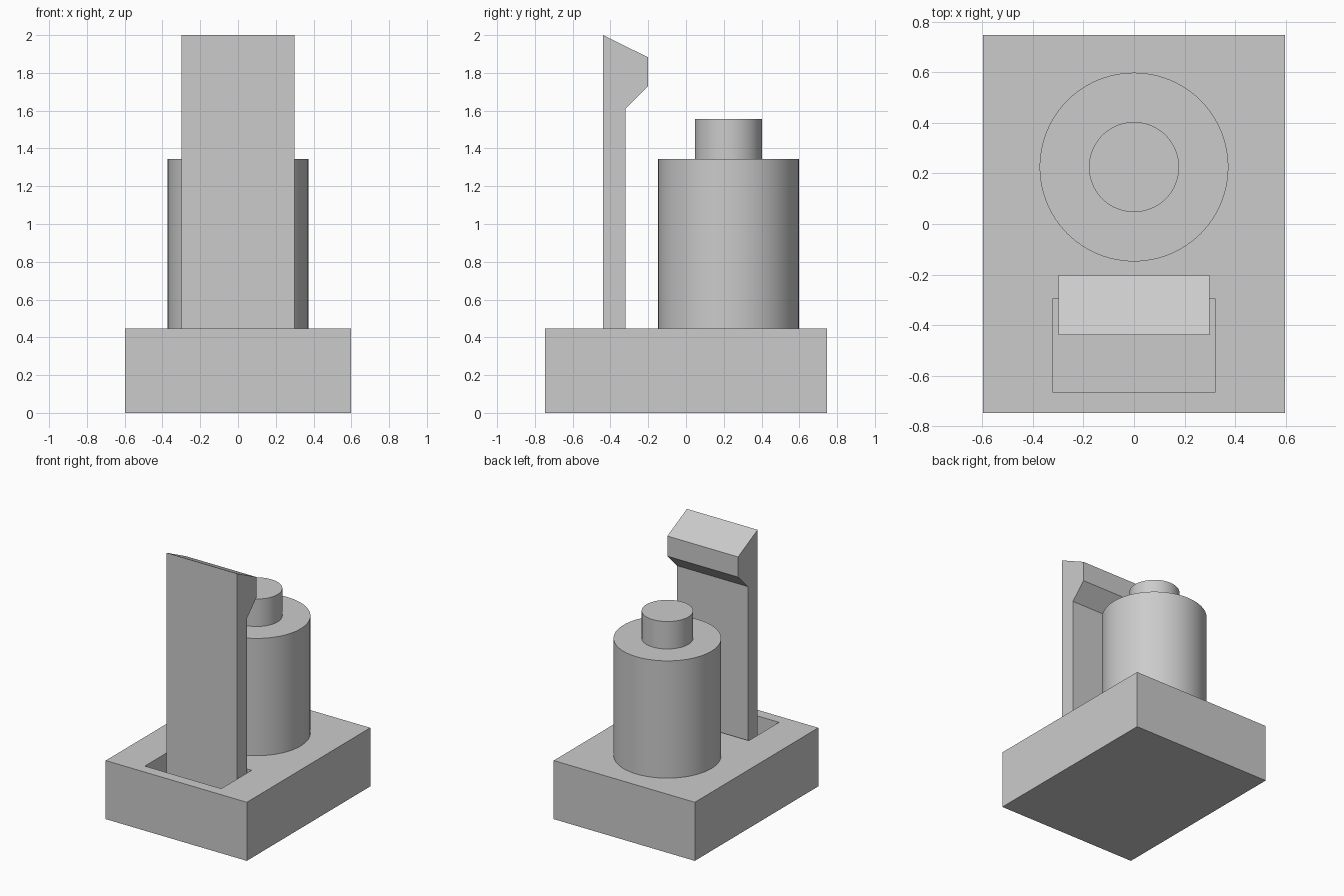
import bpy
import bmesh
from mathutils import Matrix, Vector

if "Cube" in bpy.data.objects:
    bpy.data.objects.remove(bpy.data.objects["Cube"], do_unlink=True)

# Single plain grey finish
grey = bpy.data.materials.new("plain grey")
grey.use_nodes = True
colour = (0.6, 0.6, 0.6, 1)
grey.diffuse_color = colour
grey.node_tree.nodes["Principled BSDF"].inputs["Base Color"].default_value = colour


def finish(name, bm):
    """Turn a bmesh into a named, coloured object."""
    bmesh.ops.recalc_face_normals(bm, faces=bm.faces)
    mesh = bpy.data.meshes.new(name)
    bm.to_mesh(mesh)
    bm.free()
    mesh.materials.append(grey)
    obj = bpy.data.objects.new(name, mesh)
    bpy.context.collection.objects.link(obj)
    return obj


def box(name, low, high):
    low, high = Vector(low), Vector(high)
    bm = bmesh.new()
    place = Matrix.Translation((low + high) / 2) @ Matrix.Diagonal((*(high - low), 1))
    bmesh.ops.create_cube(bm, size=1, matrix=place)
    return finish(name, bm)


def cylinder(name, radius, y, bottom, top):
    bm = bmesh.new()
    bmesh.ops.create_cone(bm, cap_ends=True, segments=96, radius1=radius, radius2=radius,
                          depth=top - bottom,
                          matrix=Matrix.Translation((0, y, (bottom + top) / 2)))
    # Smooth the wall, keep the caps and rims crisp
    for face in bm.faces:
        face.smooth = len(face.verts) == 4
    for edge in bm.edges:
        edge.smooth = all(len(face.verts) == 4 for face in edge.link_faces)
    return finish(name, bm)


def extrude_side_profile(name, points, half_width):
    """Extrude a (y, z) outline across x."""
    bm = bmesh.new()
    face = bm.faces.new([bm.verts.new((-half_width, y, z)) for y, z in points])
    result = bmesh.ops.extrude_face_region(bm, geom=[face])
    verts = [v for v in result["geom"] if isinstance(v, bmesh.types.BMVert)]
    bmesh.ops.translate(bm, verts=verts, vec=(half_width * 2, 0, 0))
    return finish(name, bm)


BASE_TOP = 0.448
POCKET_FLOOR = 0.15
BARREL_Y = 0.225

# Base block with a rectangular pocket
base = box("base", (-0.597, -0.746, 0), (0.597, 0.746, BASE_TOP))
cutter = box("pocket_cutter", (-0.323, -0.664, POCKET_FLOOR), (0.323, -0.297, BASE_TOP + 0.2))
cutter.hide_render = True
cutter.hide_viewport = True
cutter.display_type = "WIRE"
pocket = base.modifiers.new("pocket", "BOOLEAN")
pocket.operation = "DIFFERENCE"
pocket.solver = "EXACT"
pocket.object = cutter

# Barrel and the narrow cap on top of it
cylinder("barrel", 0.373, BARREL_Y, BASE_TOP - 0.05, 1.345)
cylinder("barrel_cap", 0.178, BARREL_Y, 1.3, 1.555)

# Upright latch with a hooked head, standing in the pocket
extrude_side_profile("latch", [(-0.439, POCKET_FLOOR), (-0.32, POCKET_FLOOR), (-0.32, 1.611),
                               (-0.202, 1.729), (-0.202, 1.883), (-0.439, 2.0)], 0.299)
